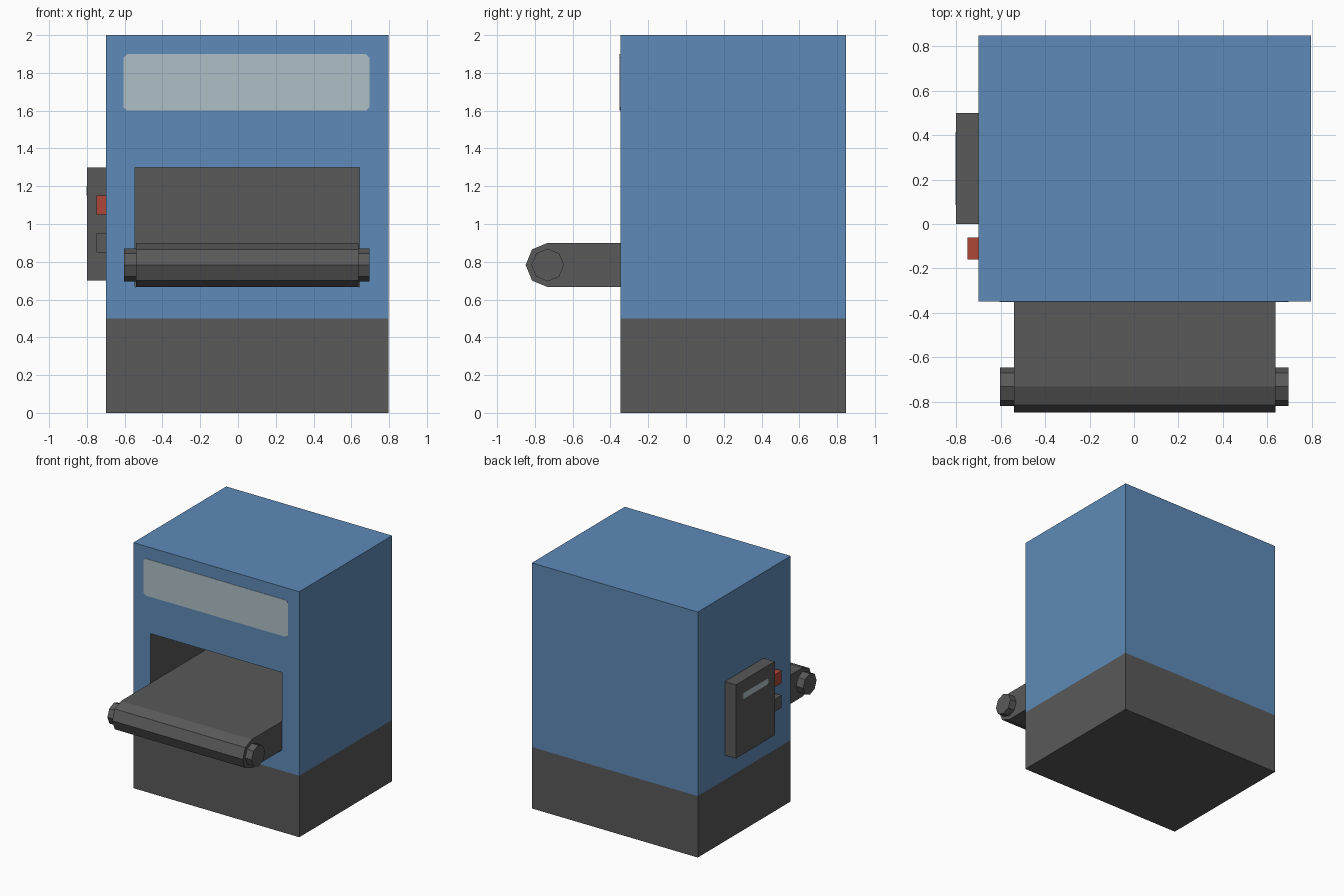
import bpy, bmesh, math

if "Cube" in bpy.data.objects:
    bpy.data.objects.remove(bpy.data.objects["Cube"])


def material(name, rgb):
    m = bpy.data.materials.new(name)
    m.diffuse_color = (*rgb, 1)
    m.use_nodes = True
    m.node_tree.nodes["Principled BSDF"].inputs["Base Color"].default_value = m.diffuse_color
    return m


BLUE = material("blue_paint", (0.112, 0.255, 0.479))
GREY = material("dark_grey", (0.1, 0.1, 0.1))
PALE = material("pale_glass", (0.43, 0.53, 0.575))
RED = material("red_button", (0.43, 0.062, 0.038))


def finish(name, bm, *mats):
    bmesh.ops.recalc_face_normals(bm, faces=bm.faces)
    me = bpy.data.meshes.new(name)
    bm.to_mesh(me)
    bm.free()
    for m in mats:
        me.materials.append(m)
    ob = bpy.data.objects.new(name, me)
    bpy.context.collection.objects.link(ob)
    return ob


def box_mesh(lo, hi):
    bm = bmesh.new()
    bmesh.ops.create_cube(bm, size=1)
    for v in bm.verts:
        v.co = [(a + b) / 2 + c * (b - a) for a, b, c in zip(lo, hi, v.co)]
    return bm


def box(name, lo, hi, mat):
    return finish(name, box_mesh(lo, hi), mat)


def prism(name, points, offset, mat):
    """Extrude a flat outline of 3D points along offset."""
    bm = bmesh.new()
    face = bm.faces.new([bm.verts.new(p) for p in points])
    ext = bmesh.ops.extrude_face_region(bm, geom=[face])
    verts = [g for g in ext["geom"] if isinstance(g, bmesh.types.BMVert)]
    bmesh.ops.translate(bm, verts=verts, vec=offset)
    return finish(name, bm, mat)


def chamfered(u0, u1, v0, v1, c):
    return [(u0 + c, v0), (u1 - c, v0), (u1, v0 + c), (u1, v1 - c),
            (u1 - c, v1), (u0 + c, v1), (u0, v1 - c), (u0, v0 + c)]


X0, X1, Y0, Y1 = -0.70, 0.796, -0.348, 0.848

# plinth
box("base", (X0, Y0, 0), (X1, Y1, 0.5), GREY)

# blue housing with a deep grey-lined opening in the front
bm = box_mesh((X0, Y0, 0.5), (X1, Y1, 2))
front = min(bm.faces, key=lambda f: f.calc_center_median().y)
bmesh.ops.inset_individual(bm, faces=[front], thickness=0.1)
for v in front.verts:
    v.co.x = -0.545 if v.co.x < 0.05 else 0.642
    v.co.z = 0.667 if v.co.z < 1.25 else 1.3
inner = bmesh.ops.extrude_discrete_faces(bm, faces=[front])["faces"][0]
for v in inner.verts:
    v.co.y = 0.7
for f in bm.faces:
    c = f.calc_center_median()
    inside = X0 < c.x - 0.01 and c.x + 0.01 < X1 and Y0 < c.y - 0.01 \
        and c.y + 0.01 < Y1 and 0.51 < c.z < 1.99
    f.material_index = 1 if inside else 0
finish("housing", bm, BLUE, GREY)

# conveyor belt: half-octagon nose, running back into the opening
CY, CZ, R = -0.732, 0.783, 0.117
nose = [(CY + R * math.cos(a), CZ + R * math.sin(a))
        for a in (math.radians(90 + 45 * i) for i in range(5))]
belt = nose + [(0.69, CZ - R), (0.69, CZ + R)]
prism("conveyor_belt", [(-0.54, y, z) for y, z in belt], (1.177, 0, 0), GREY)

# roller axle with eight sides, showing at both ends of the belt
ring = [(-0.604, CY + 0.0865 * math.cos(i * math.pi / 4),
         CZ + 0.0865 * math.sin(i * math.pi / 4)) for i in range(8)]
prism("roller_axle", ring, (1.3, 0, 0), GREY)

# front window plate
prism("front_window", [(x, Y0 - 0.003, z) for x, z in
                       chamfered(-0.605, 0.695, 1.6, 1.9, 0.018)], (0, 0.005, 0), PALE)

# control panel, its display, and two buttons on the left side
box("control_panel", (-0.8, 0, 0.7), (X0, 0.5, 1.3), GREY)
prism("panel_display", [(-0.803, y, z) for y, z in
                        chamfered(0.085, 0.415, 1.15, 1.2, 0.012)], (0.005, 0, 0), PALE)
for name, z, mat in (("upper_button", 1.05, RED), ("lower_button", 0.85, GREY)):
    box(name, (-0.75, -0.16, z), (X0, -0.06, z + 0.1), mat)
